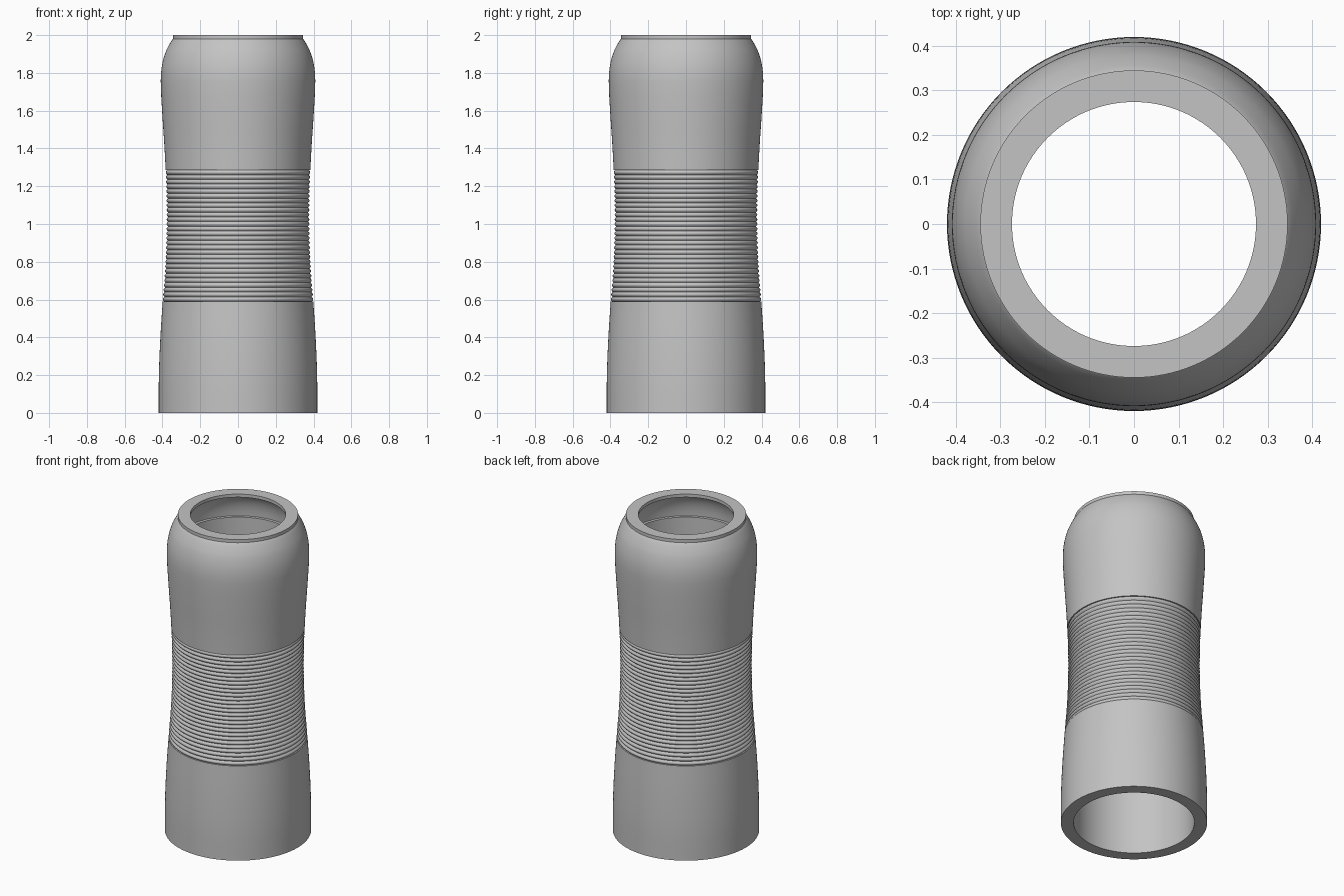
import bpy
import bmesh
import math

if "Cube" in bpy.data.objects:
    bpy.data.objects.remove(bpy.data.objects["Cube"], do_unlink=True)

SEGMENTS = 128
GRIP_LOW, GRIP_HIGH = 0.59, 1.285
RIDGES = 28
GROOVE_DEPTH = 0.008

# Outer silhouette as (height, radius)
CURVE = [(0.0, 0.42), (0.2, 0.419), (0.4, 0.411), (0.6, 0.398), (0.8, 0.384),
         (1.0, 0.378), (1.2, 0.38), (1.4, 0.389), (1.6, 0.402), (1.75, 0.409),
         (1.83, 0.404), (1.9, 0.387), (1.95, 0.364), (1.978, 0.347)]


def outer_radius(z):
    """Smooth interpolation through the silhouette points."""
    def slope(i):
        a, b = CURVE[max(i - 1, 0)], CURVE[min(i + 1, len(CURVE) - 1)]
        return (b[1] - a[1]) / (b[0] - a[0])

    i = 0
    while i < len(CURVE) - 2 and z > CURVE[i + 1][0]:
        i += 1
    (z0, r0), (z1, r1) = CURVE[i], CURVE[i + 1]
    h = z1 - z0
    t = (z - z0) / h
    s = 1 - t
    return (r0 * (1 + 2 * t) * s * s + slope(i) * h * t * s * s
            + r1 * (3 - 2 * t) * t * t - slope(i + 1) * h * t * t * s)


def span(low, high, steps):
    return [low + (high - low) * k / steps for k in range(steps + 1)]


def lathe(name, profile, material):
    """Revolve a closed (radius, height) profile around z."""
    mesh = bpy.data.meshes.new(name)
    bm = bmesh.new()
    rings = []
    for r, z in profile:
        rings.append([bm.verts.new((r * math.cos(a), r * math.sin(a), z))
                      for a in (math.tau * k / SEGMENTS for k in range(SEGMENTS))])
    for i, ring in enumerate(rings):
        after = rings[(i + 1) % len(rings)]
        for k in range(SEGMENTS):
            n = (k + 1) % SEGMENTS
            bm.faces.new((ring[k], ring[n], after[n], after[k]))
    bmesh.ops.recalc_face_normals(bm, faces=bm.faces)
    bm.to_mesh(mesh)
    bm.free()
    mesh.materials.append(material)
    obj = bpy.data.objects.new(name, mesh)
    bpy.context.collection.objects.link(obj)
    bpy.ops.object.select_all(action='DESELECT')
    obj.select_set(True)
    bpy.context.view_layer.objects.active = obj
    bpy.ops.object.shade_smooth_by_angle(angle=math.radians(30))
    return obj


grey = bpy.data.materials.new("plain grey")
grey.use_nodes = True
COLOUR = (0.55, 0.55, 0.55, 1)
grey.diffuse_color = COLOUR
grey.node_tree.nodes["Principled BSDF"].inputs["Base Color"].default_value = COLOUR

# Lower flared body
profile = [(outer_radius(z), z) for z in span(0, GRIP_LOW, 16)]

# Ribbed grip: rounded ridges meeting in sharp grooves
STEPS = 6
for k in range(RIDGES * STEPS + 1):
    z = GRIP_LOW + (GRIP_HIGH - GRIP_LOW) * k / (RIDGES * STEPS)
    ridge = math.sin(math.pi * (k % STEPS) / STEPS)
    profile.append((outer_radius(z) - GROOVE_DEPTH * (1 - ridge), z))

# Upper bulge and rounded shoulder
profile += [(outer_radius(z), z) for z in span(GRIP_HIGH, 1.75, 12)]
profile += [(outer_radius(z), z) for z in span(1.75, 1.978, 16)[1:]]

# Raised rim and mouth
profile += [(0.345, 1.98), (0.345, 2.0), (0.274, 2.0), (0.274, 1.98)]

# Domed inner cavity, ledge and straight bore
for k in range(9):
    a = math.pi / 2 * k / 8
    profile.append((0.285 + 0.08 * math.sin(a), 1.82 + 0.16 * math.cos(a)))
profile += [(0.347, 1.82), (0.347, 0.0)]

lathe("grip_sleeve", profile, grey)
